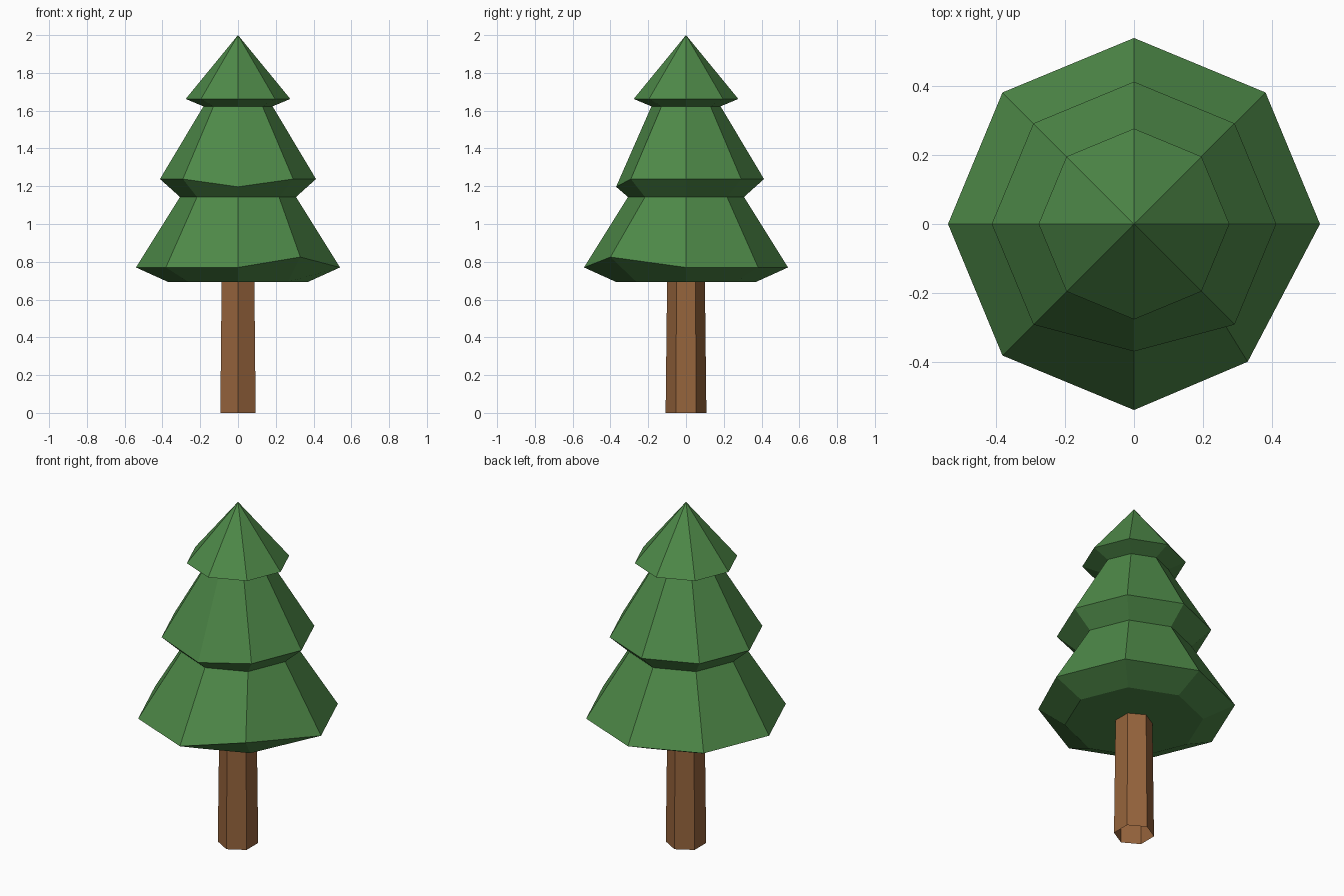
import bpy, bmesh, math

if "Cube" in bpy.data.objects:
    bpy.data.objects.remove(bpy.data.objects["Cube"])


def material(name, rgb):
    mat = bpy.data.materials.new(name)
    mat.diffuse_color = (*rgb, 1)
    mat.use_nodes = True
    mat.node_tree.nodes["Principled BSDF"].inputs["Base Color"].default_value = mat.diffuse_color
    return mat


def ring(bm, sides, r, z, start=0.0):
    angles = [start + 2 * math.pi * i / sides for i in range(sides)]
    return [bm.verts.new((r * math.cos(a), r * math.sin(a), z)) for a in angles]


def bridge(bm, low, high):
    n = len(low)
    for i in range(n):
        j = (i + 1) % n
        bm.faces.new((low[i], low[j], high[j], high[i]))


def finish(bm, name, mat):
    mesh = bpy.data.meshes.new(name)
    bm.to_mesh(mesh)
    bm.free()
    mesh.materials.append(mat)
    bpy.context.collection.objects.link(bpy.data.objects.new(name, mesh))


green = material("leaf green", (0.076, 0.25, 0.065))
brown = material("bark brown", (0.305, 0.127, 0.045))

# Trunk: slightly tapered six-sided tube, open underneath
bm = bmesh.new()
bridge(bm, ring(bm, 6, 0.108, 0, math.pi / 2), ring(bm, 6, 0.10, 0.695, math.pi / 2))
finish(bm, "trunk", brown)

# Foliage: three eight-sided tiers given as (radius, height), ending in a point
profile = [(0.37, 0.693), (0.54, 0.77), (0.307, 1.143),
           (0.413, 1.238), (0.183, 1.623), (0.277, 1.662)]
bm = bmesh.new()
rings = [ring(bm, 8, r, z) for r, z in profile]
bm.faces.new(rings[0][::-1])
for low, high in zip(rings, rings[1:]):
    bridge(bm, low, high)
tip = bm.verts.new((0, 0, 2))
for i in range(8):
    bm.faces.new((rings[-1][i], rings[-1][(i + 1) % 8], tip))

# Two branch corners are nudged for an irregular outline
rings[1][7].co = (0.33, -0.40, 0.825)
rings[3][6].co = (0, -0.37, 1.197)
finish(bm, "foliage", green)
